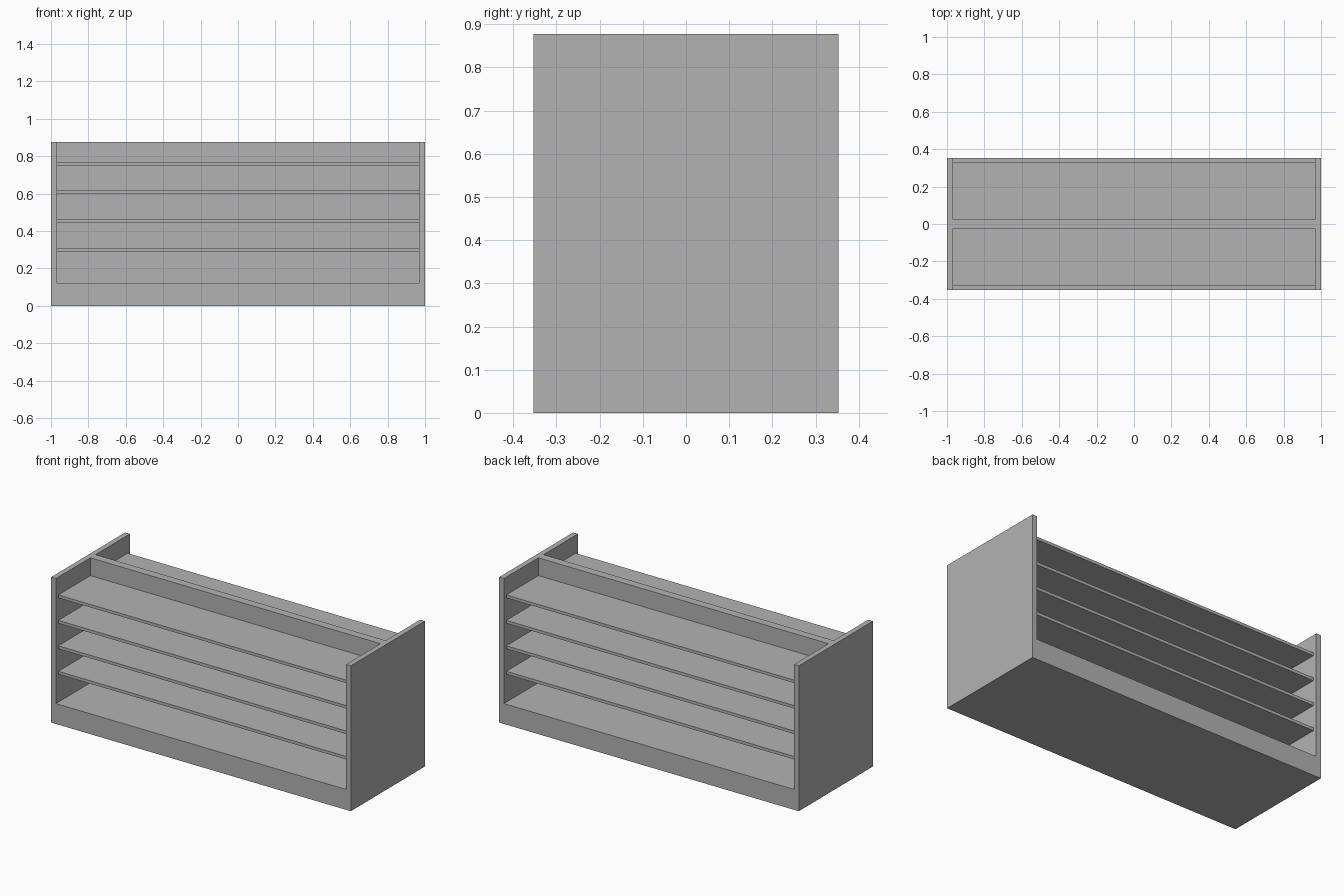
import bpy
from mathutils import Vector

default = bpy.data.objects.get("Cube")
if default:
    bpy.data.objects.remove(default, do_unlink=True)

# Single flat grey finish
grey = bpy.data.materials.new("grey")
grey.use_nodes = True
colour = (0.45, 0.45, 0.45, 1)
grey.diffuse_color = colour
grey.node_tree.nodes["Principled BSDF"].inputs["Base Color"].default_value = colour


def box(name, low, high):
    """Axis-aligned board between two corners."""
    low, high = Vector(low), Vector(high)
    bpy.ops.mesh.primitive_cube_add(size=1)
    obj = bpy.context.object
    obj.name = name
    for v in obj.data.vertices:
        v.co = (low + high) / 2 + v.co * (high - low)
    obj.data.materials.append(grey)
    return obj


HEIGHT = 0.877
DEPTH = 0.353        # half depth of base and end panels
INNER = 0.968        # inner face of the end panels
BASE_TOP = 0.123
DIVIDER = 0.025      # half thickness of the central divider
SHELF_EDGE = 0.33
SHELF_THICK = 0.018
SHELF_GAP = 0.1535

# End panels
box("left_panel", (INNER, -DEPTH, 0), (1, DEPTH, HEIGHT))
box("right_panel", (-1, -DEPTH, 0), (-INNER, DEPTH, HEIGHT))

# Plinth and central divider
box("base", (-INNER, -DEPTH, 0), (INNER, DEPTH, BASE_TOP))
box("divider", (-INNER, -DIVIDER, BASE_TOP), (INNER, DIVIDER, HEIGHT))

# Four shelves on each side of the divider
for level in range(4):
    top = 0.309 + level * SHELF_GAP
    bottom = top - SHELF_THICK
    box(f"front_shelf_{level + 1}", (-INNER, -SHELF_EDGE, bottom), (INNER, -DIVIDER, top))
    box(f"back_shelf_{level + 1}", (-INNER, DIVIDER, bottom), (INNER, SHELF_EDGE, top))
